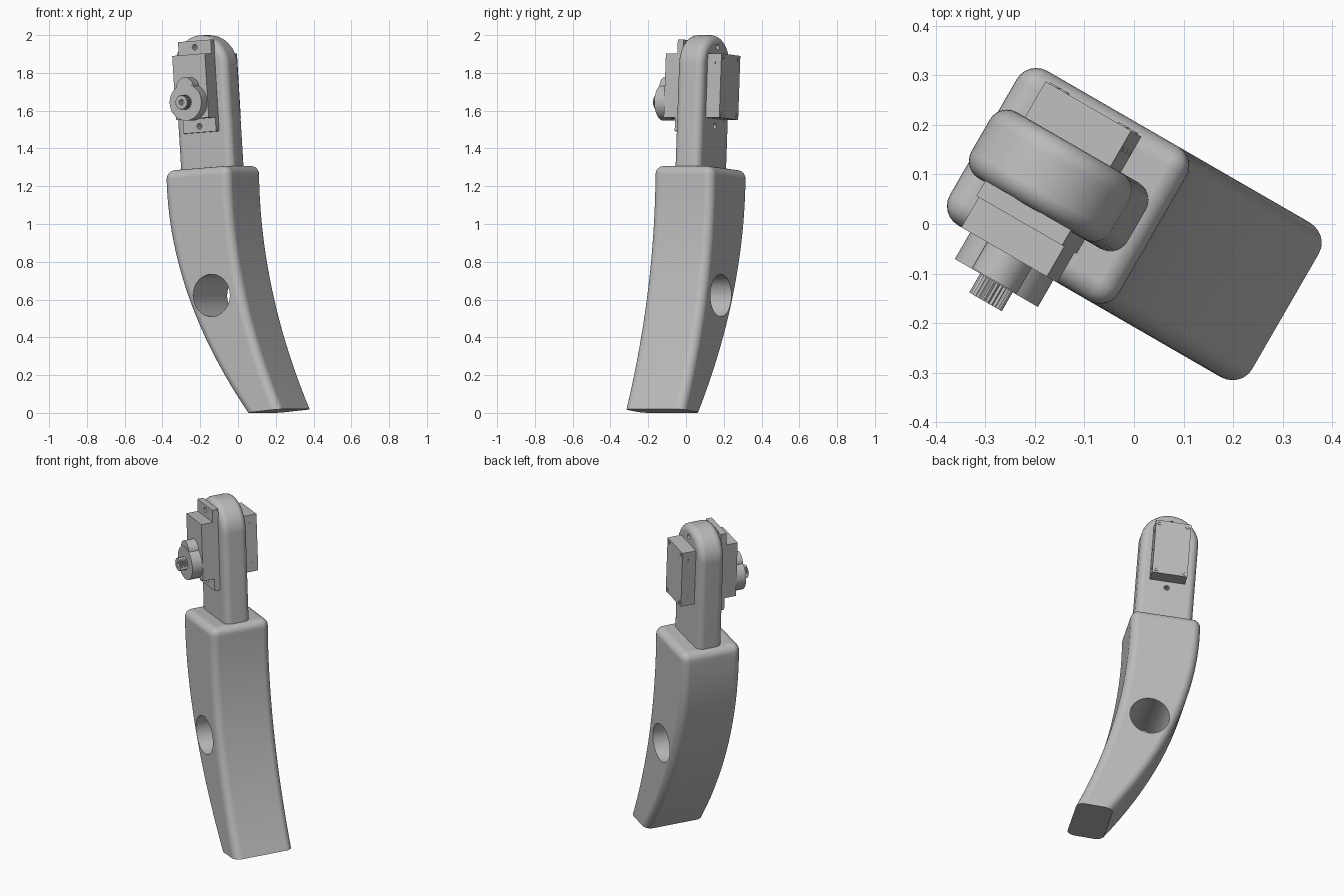
import bpy, bmesh, math
from mathutils import Matrix

if "Cube" in bpy.data.objects:
    bpy.data.objects.remove(bpy.data.objects["Cube"])

grey = bpy.data.materials.new("matte grey")
grey.diffuse_color = (0.5, 0.5, 0.5, 1)
grey.use_nodes = True
grey.node_tree.nodes["Principled BSDF"].inputs["Base Color"].default_value = grey.diffuse_color

# The whole arm is turned 30 degrees; the upper part also leans 4 degrees
TURN = Matrix.Rotation(math.radians(-30), 4, 'Z')
LEAN = TURN @ Matrix.Translation((-0.157, 0, 1.3)) @ Matrix.Rotation(math.radians(-4), 4, 'Y')


def prism(name, pts, y0, y1, frame, bevel=0.0, segs=6):
    """Extrude an x-z outline from y0 to y1, round all but the bottom edges."""
    bm = bmesh.new()
    face = bm.faces.new([bm.verts.new((x, y0, z)) for x, z in pts])
    ext = bmesh.ops.extrude_face_region(bm, geom=[face])
    for v in ext["geom"]:
        if isinstance(v, bmesh.types.BMVert):
            v.co.y = y1
    bmesh.ops.recalc_face_normals(bm, faces=bm.faces)
    if bevel:
        low = min(v.co.z for v in bm.verts) + 0.03
        edges = [e for e in bm.edges if e.calc_face_angle(0) > math.radians(40)
                 and max(v.co.z for v in e.verts) > low]
        bmesh.ops.bevel(bm, geom=edges, offset=bevel, segments=segs, profile=0.5,
                        affect='EDGES', clamp_overlap=True)
    bm.transform(frame)
    bmesh.ops.recalc_face_normals(bm, faces=bm.faces)
    me = bpy.data.meshes.new(name)
    bm.to_mesh(me)
    bm.free()
    me.materials.append(grey)
    ob = bpy.data.objects.new(name, me)
    bpy.context.collection.objects.link(ob)
    return ob


def circle(x, z, r, n=48):
    return [(x + r * math.cos(2 * math.pi * i / n), z + r * math.sin(2 * math.pi * i / n))
            for i in range(n)]


def rect(x, z, hx, hz):
    return [(x - hx, z - hz), (x + hx, z - hz), (x + hx, z + hz), (x - hx, z + hz)]


def activate(ob):
    bpy.ops.object.select_all(action='DESELECT')
    ob.select_set(True)
    bpy.context.view_layer.objects.active = ob


def cut(ob, pts, y0, y1, frame):
    cutter = prism("cutter", pts, y0, y1, frame)
    cutter.hide_render = True
    mod = ob.modifiers.new("cut", 'BOOLEAN')
    mod.operation, mod.solver, mod.object = 'DIFFERENCE', 'EXACT', cutter
    activate(ob)
    bpy.ops.object.modifier_apply(modifier=mod.name)
    bpy.data.objects.remove(cutter)


# Curved lower arm with a round through-hole
N = 20
left, right = [], []
for i in range(N + 1):
    t = i / N
    bow = (1 - t) ** 2
    left.append((-0.352 + 0.499 * bow, 1.282 * t))
    right.append((0.043 + 0.31 * bow, 0.02 + 1.29 * t))
arm = prism("curved_arm", left + right[::-1], -0.18, 0.18, TURN, 0.045)
cut(arm, circle(-0.058, 0.622, 0.112, 64), -0.4, 0.4, TURN)

# Rounded upper plate
R, ZC = 0.163, 0.538
outline = [(-R, -0.05)] + [(-R * math.cos(math.pi * i / 32), ZC + R * math.sin(math.pi * i / 32))
                           for i in range(33)] + [(R, -0.05)]
neck = prism("upper_plate", outline, -0.077, 0.077, LEAN, 0.04)

# Motor body, running through the plate, and its mounting flange
MZ = 0.428
motor = prism("motor_body", rect(0, MZ, 0.1, 0.17), -0.18, 0.16, LEAN)
flange = prism("motor_flange", rect(0, MZ, 0.1, 0.243), -0.11, -0.074, LEAN)
for s in (-1, 1):
    for ob in (neck, flange):
        cut(ob, circle(0, MZ + s * 0.21, 0.015, 20), -0.3, 0.3, LEAN)

# Gear housing, small gear bump and splined shaft
SZ = 0.345
housing = prism("gear_housing", circle(0, SZ, 0.097), -0.242, -0.17, LEAN)
bump = prism("gear_bump", circle(0, 0.425, 0.052, 32), -0.24, -0.17, LEAN)
spline = [(r * math.cos(a), SZ + r * math.sin(a)) for i in range(50)
          for r, a in [(0.038 if i % 2 else 0.034, 2 * math.pi * i / 50)]]
shaft = prism("splined_shaft", spline, -0.286, -0.235, LEAN)
cut(shaft, circle(0, SZ, 0.015, 20), -0.4, -0.25, LEAN)

# Corner screws on the motor back, small dimple plates on its sides
for sx in (-1, 1):
    for sz in (-1, 1):
        screw = prism("back_screw", circle(sx * 0.08, MZ + sz * 0.15, 0.012, 20), 0.155, 0.163, LEAN)
        cut(screw, circle(sx * 0.08, MZ + sz * 0.15, 0.006, 6), 0.161, 0.2, LEAN)
    for k in (-1, 0, 1):
        prism("side_rivet", rect(sx * 0.1, MZ + k * 0.12, 0.002, 0.006), 0.114, 0.124, LEAN)

# Smooth shading that keeps hard edges
for ob in list(bpy.context.scene.objects):
    activate(ob)
    bpy.ops.object.shade_smooth_by_angle(angle=math.radians(30))
    wn = ob.modifiers.new("normals", 'WEIGHTED_NORMAL')
    wn.keep_sharp = True
